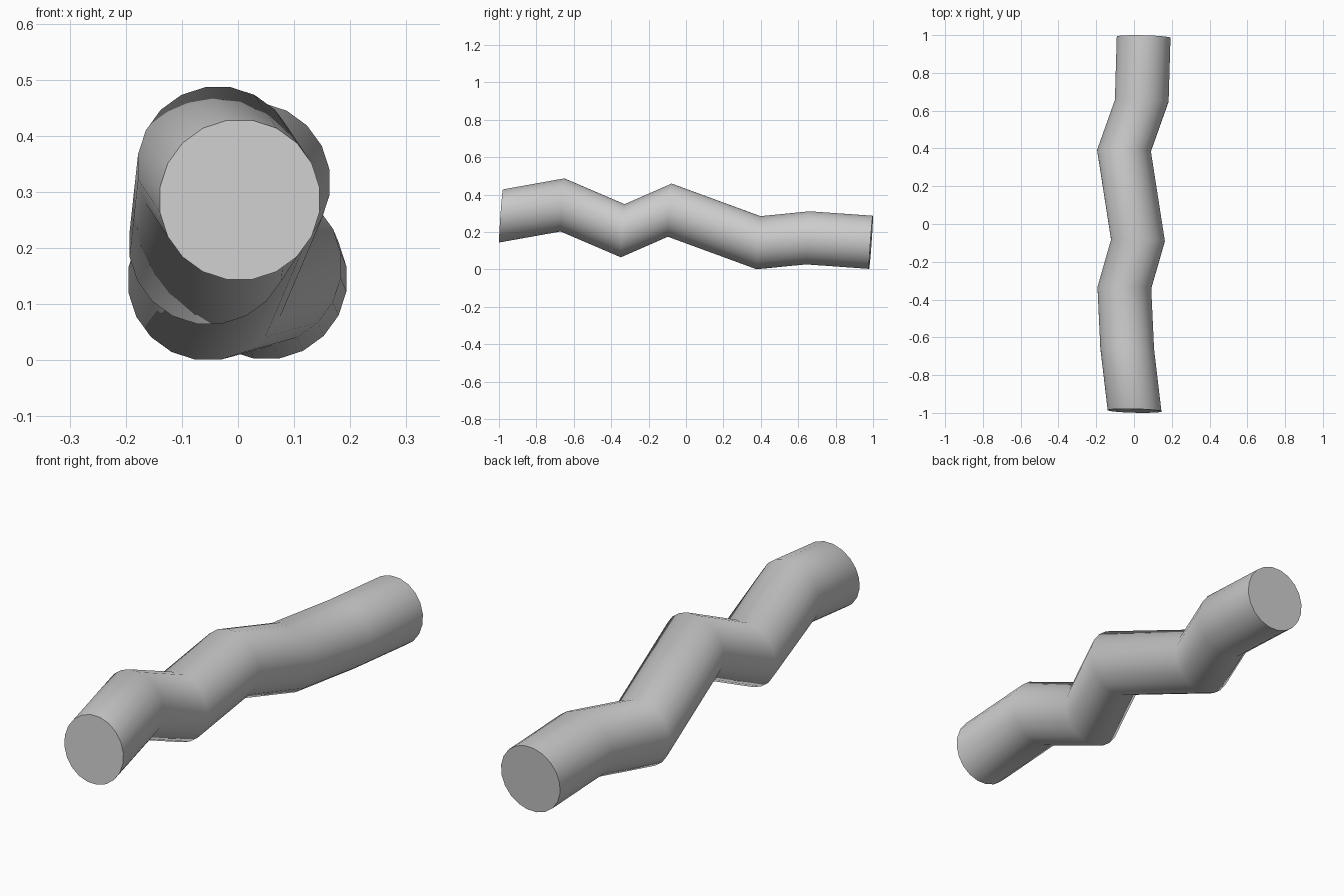
import bpy, bmesh, math
from mathutils import Vector

if "Cube" in bpy.data.objects:
    bpy.data.objects.remove(bpy.data.objects["Cube"])

SIDES, RADIUS = 20, 0.144

# centreline of the crooked log
path = [Vector(p) for p in (
    (0.003, -0.989, 0.286), (-0.036, -0.66, 0.345), (-0.051, -0.338, 0.207),
    (0.021, -0.087, 0.317), (-0.053, 0.388, 0.143), (0.041, 0.652, 0.169),
    (0.051, 0.989, 0.145))]

# every ring is parallel, square to the line joining both ends
axis = (path[-1] - path[0]).normalized()
side = axis.cross(Vector((0, 0, 1))).normalized()
up = side.cross(axis)

bm = bmesh.new()
rings = []
for p in path:
    ring = []
    for i in range(SIDES):
        a = 2 * math.pi * (i + 0.5) / SIDES
        ring.append(bm.verts.new(p + RADIUS * (math.cos(a) * side + math.sin(a) * up)))
    rings.append(ring)

# bark walls
for a, b in zip(rings, rings[1:]):
    for i in range(SIDES):
        j = (i + 1) % SIDES
        bm.faces.new((a[i], a[j], b[j], b[i]))

# flat cut ends
bm.faces.new(rings[0])
bm.faces.new(rings[-1])
bmesh.ops.recalc_face_normals(bm, faces=bm.faces[:])

mesh = bpy.data.meshes.new("crooked_log")
bm.to_mesh(mesh)
bm.free()
log = bpy.data.objects.new("crooked_log", mesh)
bpy.context.collection.objects.link(log)

# smooth walls, crisp end caps
bpy.context.view_layer.objects.active = log
log.select_set(True)
bpy.ops.object.shade_smooth_by_angle(angle=math.radians(60))
